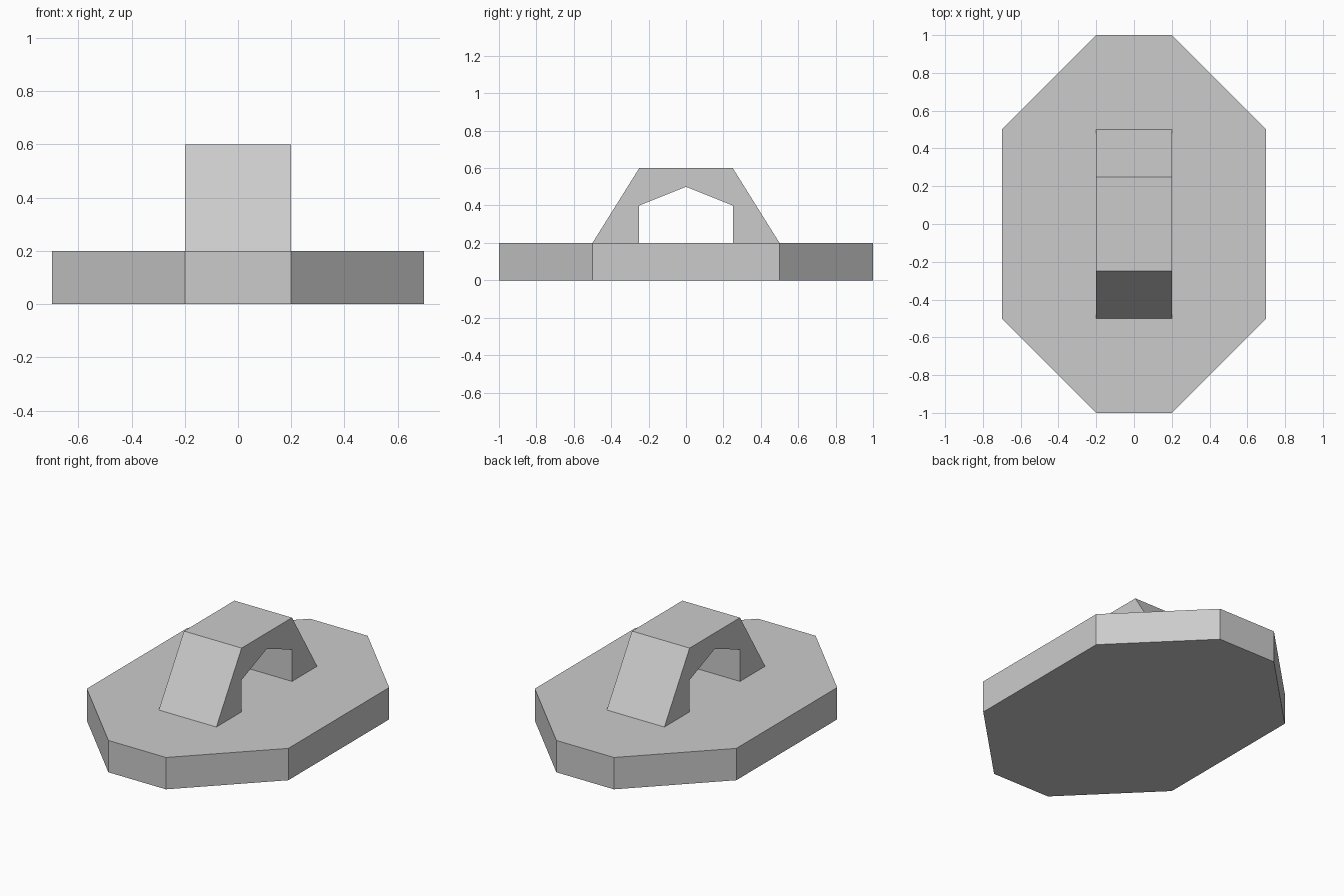
import bpy
import bmesh
from mathutils import Vector

cube = bpy.data.objects.get("Cube")
if cube:
    bpy.data.objects.remove(cube, do_unlink=True)

GREY = (0.6, 0.6, 0.6, 1.0)
grey = bpy.data.materials.new("light grey")
grey.use_nodes = True
grey.diffuse_color = GREY
grey.node_tree.nodes["Principled BSDF"].inputs["Base Color"].default_value = GREY


def extrude_profile(name, points, direction):
    """Make a solid by sweeping a closed outline along a direction."""
    bm = bmesh.new()
    face = bm.faces.new([bm.verts.new(p) for p in points])
    swept = bmesh.ops.extrude_face_region(bm, geom=[face], use_keep_orig=True)
    verts = [g for g in swept["geom"] if isinstance(g, bmesh.types.BMVert)]
    bmesh.ops.translate(bm, verts=verts, vec=Vector(direction))
    bmesh.ops.recalc_face_normals(bm, faces=bm.faces)
    mesh = bpy.data.meshes.new(name)
    bm.to_mesh(mesh)
    bm.free()
    mesh.materials.append(grey)
    obj = bpy.data.objects.new(name, mesh)
    bpy.context.collection.objects.link(obj)
    return obj


# Base plate: elongated octagon, mirrored from its right half
half = [(0.2, -1), (0.7, -0.5), (0.7, 0.5), (0.2, 1)]
outline = half + [(-x, y) for x, y in reversed(half)]
extrude_profile("base_plate", [(x, y, 0) for x, y in outline], (0, 0, 0.2))

# Handle: sloped arch with a peaked opening, mirrored front to back
outer = [(-0.5, 0.2), (-0.25, 0.6)]
inner = [(0.25, 0.2), (0.25, 0.4)]
arch = outer + [(-y, z) for y, z in reversed(outer)]
arch += inner + [(0, 0.5)] + [(-y, z) for y, z in reversed(inner)]
extrude_profile("handle", [(-0.2, y, z) for y, z in arch], (0.4, 0, 0))
